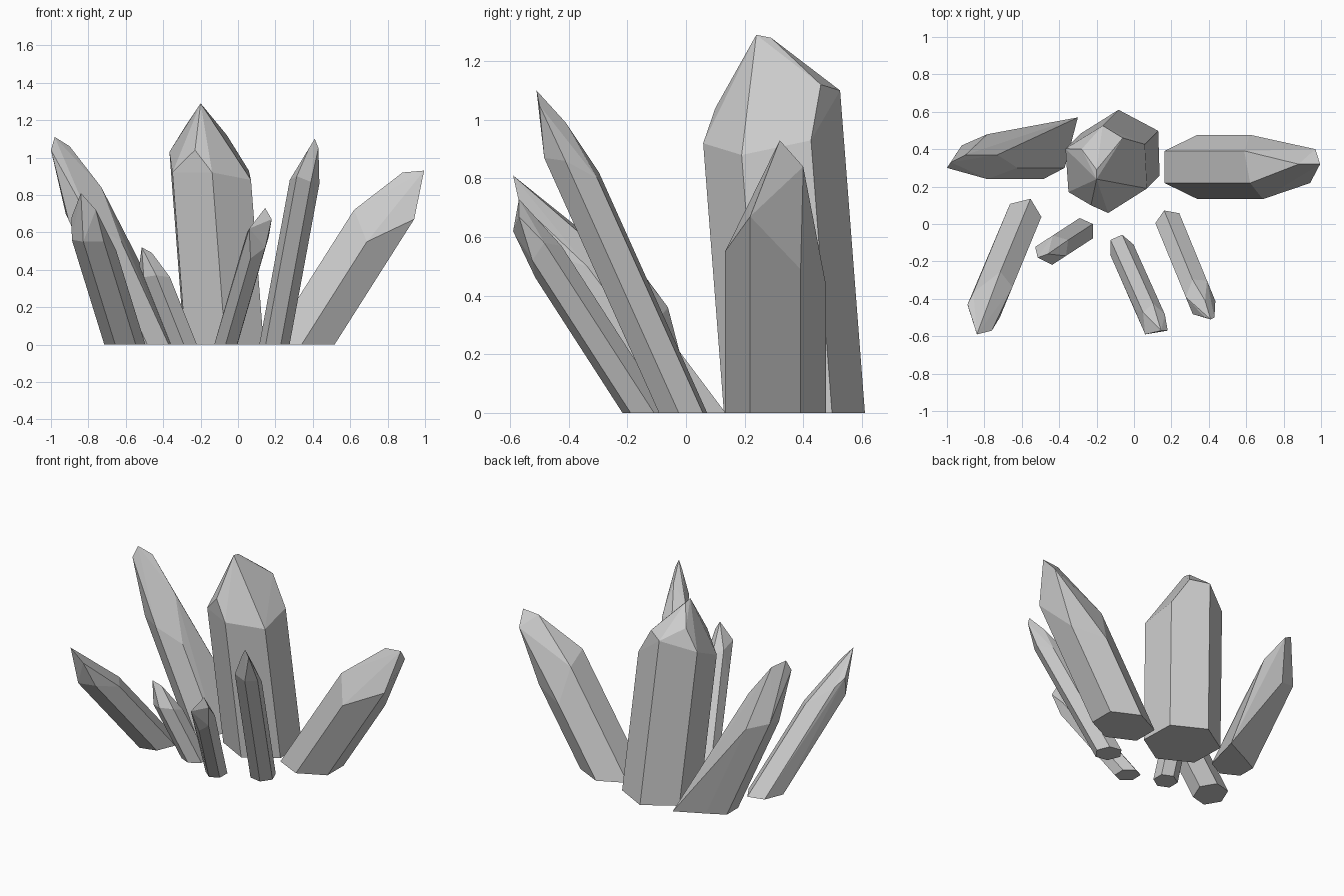
import bpy, bmesh
from math import atan2, cos, sin, radians, sqrt

if "Cube" in bpy.data.objects:
    bpy.data.objects.remove(bpy.data.objects["Cube"])


def crystal(name, centre, radius, lean, turn, shoulders, tips, foot=()):
    """Six-sided leaning shaft cut flat at the ground, with a faceted point.
    lean = sideways travel per unit of height, turn = corner angle from the
    lean direction, shoulders = height where each corner edge ends."""
    lx, ly = lean
    heading = atan2(ly, lx)
    stretch = sqrt(1 + lx * lx + ly * ly)   # slanted cut lengthens the base
    points = list(tips) + list(foot)
    for k, h in enumerate(shoulders):
        a = radians(turn + 60 * k)
        u, v = radius * stretch * cos(a), radius * sin(a)
        x = centre[0] + u * cos(heading) - v * sin(heading)
        y = centre[1] + u * sin(heading) + v * cos(heading)
        points += [(x, y, 0), (x + lx * h, y + ly * h, h)]

    bm = bmesh.new()
    for p in points:
        bm.verts.new(p)
    hull = bmesh.ops.convex_hull(bm, input=bm.verts)
    spare = {g for g in hull["geom_interior"] + hull["geom_unused"]
             if isinstance(g, bmesh.types.BMVert)}
    bmesh.ops.delete(bm, geom=list(spare), context='VERTS')
    bmesh.ops.dissolve_limit(bm, angle_limit=radians(1),
                             verts=bm.verts, edges=bm.edges)
    bmesh.ops.recalc_face_normals(bm, faces=bm.faces)
    mesh = bpy.data.meshes.new(name)
    bm.to_mesh(mesh)
    bm.free()
    obj = bpy.data.objects.new(name, mesh)
    bpy.context.collection.objects.link(obj)
    return obj


# Tall central crystal
crystal("main_crystal", (-0.075, 0.37), 0.24, (-0.077, -0.077), -13,
        (0.92, 0.92, 0.88, 0.93, 1.10, 1.03),
        [(-0.2, 0.24, 1.29), (-0.2, 0.29, 1.28), (-0.23, 0.10, 1.04),
         (-0.06, 0.46, 1.12), (-0.28, 0.40, 1.17)])

# Back row, leaning outwards
crystal("right_crystal", (0.34, 0.305), 0.172, (0.635, 0), 30,
        (0.49, 0.44, 0.67, 0.72, 0.55, 0.67),
        [(0.88, 0.32, 0.92), (0.995, 0.32, 0.93), (0.97, 0.40, 0.84)])
crystal("back_left_crystal", (-0.485, 0.36), 0.12, (-0.46, 0), 30,
        (0.67, 0.65, 0.55, 0.50, 0.65, 0.70),
        [(-0.73, 0.37, 0.84), (-0.90, 0.37, 1.06),
         (-0.98, 0.33, 1.11), (-1.0, 0.30, 1.04)],
        foot=[(-0.30, 0.57, 0)])

# Front row, leaning forwards
crystal("front_left_crystal", (-0.605, 0.01), 0.105, (-0.31, -0.75), 0,
        (0.55, 0.55, 0.50, 0.52, 0.63, 0.56),
        [(-0.84, -0.59, 0.81), (-0.89, -0.43, 0.68), (-0.76, -0.57, 0.72)])
crystal("small_crystal", (-0.29, -0.045), 0.075, (-0.40, -0.26), 0,
        (0.36, 0.37, 0.36, 0.33, 0.36, 0.42),
        [(-0.515, -0.18, 0.52), (-0.46, -0.16, 0.49)])
crystal("front_centre_crystal", (-0.065, -0.137), 0.068, (0.29, -0.645), 30,
        (0.52, 0.58, 0.57, 0.60, 0.45, 0.46),
        [(0.145, -0.57, 0.73), (0.18, -0.57, 0.67), (0.06, -0.59, 0.62)])
crystal("front_right_crystal", (0.195, -0.01), 0.08, (0.185, -0.45), 0,
        (0.87, 0.86, 0.80, 0.82, 0.88, 0.90),
        [(0.41, -0.51, 1.10), (0.43, -0.50, 1.05),
         (0.38, -0.41, 0.99), (0.38, -0.50, 1.05)])
